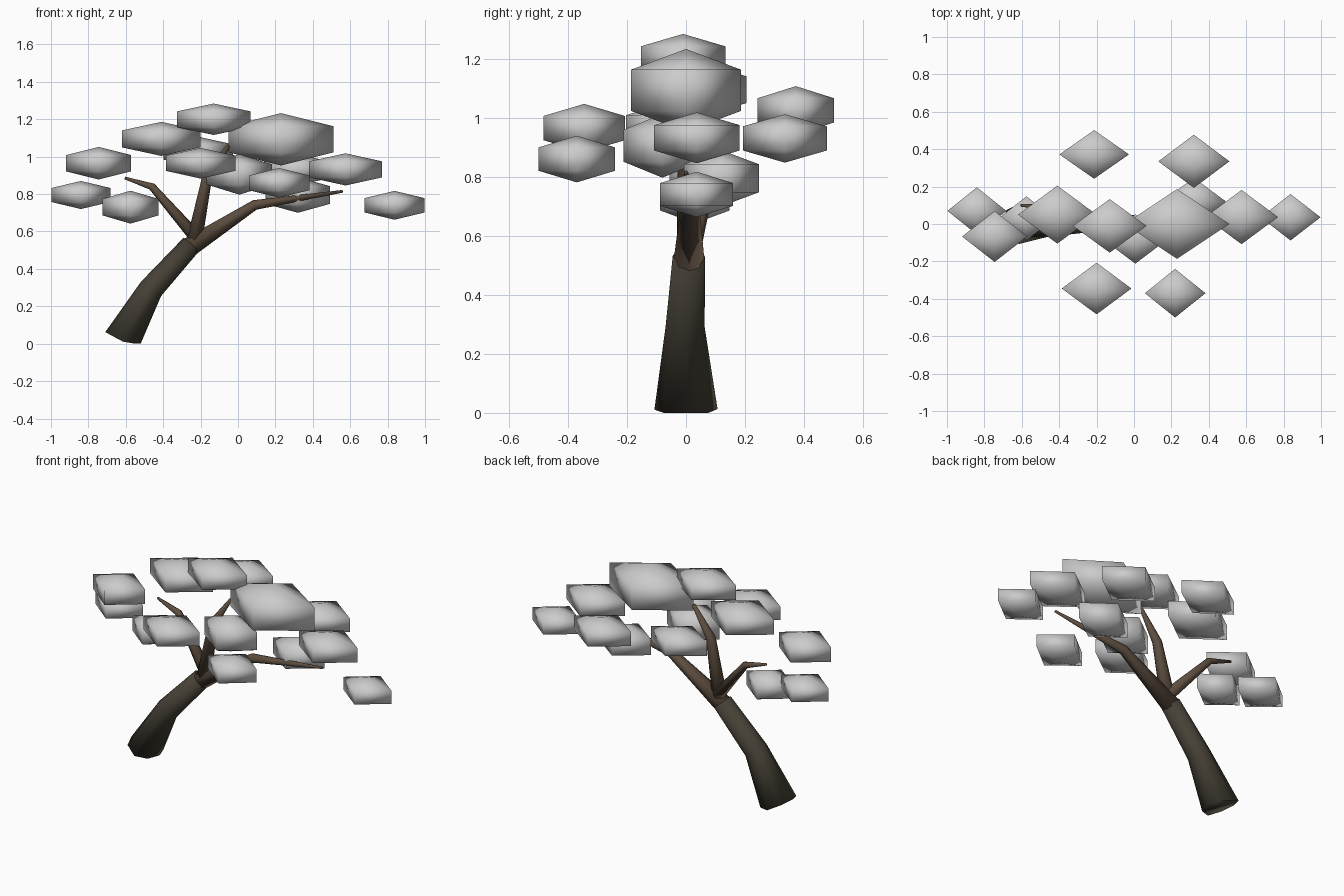
import bpy
import bmesh
from math import cos, sin, tau
from mathutils import Vector

if "Cube" in bpy.data.objects:
    bpy.data.objects.remove(bpy.data.objects["Cube"])


def material(name, color):
    m = bpy.data.materials.new(name)
    m.diffuse_color = (*color, 1)
    m.use_nodes = True
    m.node_tree.nodes["Principled BSDF"].inputs["Base Color"].default_value = m.diffuse_color
    return m


def finish(bm, name, mat=None):
    bmesh.ops.recalc_face_normals(bm, faces=bm.faces)
    me = bpy.data.meshes.new(name)
    bm.to_mesh(me)
    bm.free()
    me.shade_smooth()
    if mat:
        me.materials.append(mat)
    ob = bpy.data.objects.new(name, me)
    bpy.context.collection.objects.link(ob)
    return ob


def limb(name, path, mat, sides=8):
    """Tapered low-poly tube through (x, y, z, radius) points."""
    bm = bmesh.new()
    pts = [Vector(p[:3]) for p in path]
    rings = []
    for i, p in enumerate(pts):
        t = (pts[min(i + 1, len(pts) - 1)] - pts[max(i - 1, 0)]).normalized()
        v = t.cross(Vector((0, 1, 0))).normalized()
        u = v.cross(t)
        ring = []
        for k in range(sides):
            a = tau * k / sides
            co = p + path[i][3] * (cos(a) * u + sin(a) * v)
            co.z = max(co.z, 0)
            ring.append(bm.verts.new(co))
        rings.append(ring)
    for a, b in zip(rings, rings[1:]):
        for k in range(sides):
            n = (k + 1) % sides
            bm.faces.new((a[k], a[n], b[n], b[k]))
    bm.faces.new(rings[0])
    bm.faces.new(rings[-1])
    return finish(bm, name, mat)


def clump(name, center, half):
    """Four-sided leaf clump: two diamond rings with a point above and below."""
    bm = bmesh.new()
    bmesh.ops.create_uvsphere(bm, u_segments=4, v_segments=3, radius=1)
    for v in bm.verts:
        v.co = Vector((v.co.x * half[0] / 0.866, v.co.y * half[1] / 0.866, v.co.z * half[2]))
    ob = finish(bm, name)
    ob.location = center
    return ob


bark = material("dark_bark", (0.06, 0.052, 0.036))
wood = material("branch_bark", (0.11, 0.075, 0.05))

# Leaning trunk and its three branches
limb("trunk", [(-0.615, 0, 0.012, 0.107), (-0.465, -0.003, 0.293, 0.066),
               (-0.25, 0.01, 0.53, 0.055)], bark)
limb("long_branch", [(-0.27, 0.01, 0.51, 0.053), (0.09, 0.015, 0.742, 0.027),
                     (0.56, 0, 0.815, 0.007)], wood)
limb("upright_branch", [(-0.235, 0.01, 0.54, 0.042), (-0.165, 0, 0.89, 0.027),
                        (-0.05, 0, 1.06, 0.01)], wood)
limb("back_branch", [(-0.23, 0.02, 0.575, 0.035), (-0.46, 0.09, 0.84, 0.02),
                     (-0.605, 0.1, 0.886, 0.007)], wood)

# Leaf clumps: centre, half sizes
clumps = [
    ((-0.745, -0.067, 0.965), (0.174, 0.136, 0.087)),
    ((-0.84, 0.07, 0.795), (0.158, 0.126, 0.075)),
    ((-0.575, 0.03, 0.73), (0.15, 0.118, 0.088)),
    ((-0.41, 0.05, 1.095), (0.21, 0.155, 0.091)),
    ((-0.13, -0.01, 1.2), (0.197, 0.143, 0.084)),
    ((0.23, 0.0, 1.093), (0.28, 0.186, 0.14)),
    ((-0.2, -0.345, 0.965), (0.186, 0.138, 0.082)),
    ((0.22, -0.37, 0.86), (0.162, 0.13, 0.079)),
    ((-0.213, 0.372, 1.025), (0.186, 0.13, 0.082)),
    ((0.32, 0.335, 0.93), (0.19, 0.142, 0.082)),
    ((0.575, 0.037, 0.932), (0.195, 0.145, 0.086)),
    ((0.837, 0.036, 0.74), (0.16, 0.124, 0.077)),
    ((0.007, -0.08, 0.905), (0.175, 0.132, 0.108)),
    ((0.32, 0.12, 0.795), (0.172, 0.127, 0.095)),
]
for i, (c, h) in enumerate(clumps, 1):
    clump(f"leaf_clump_{i}", c, h)
